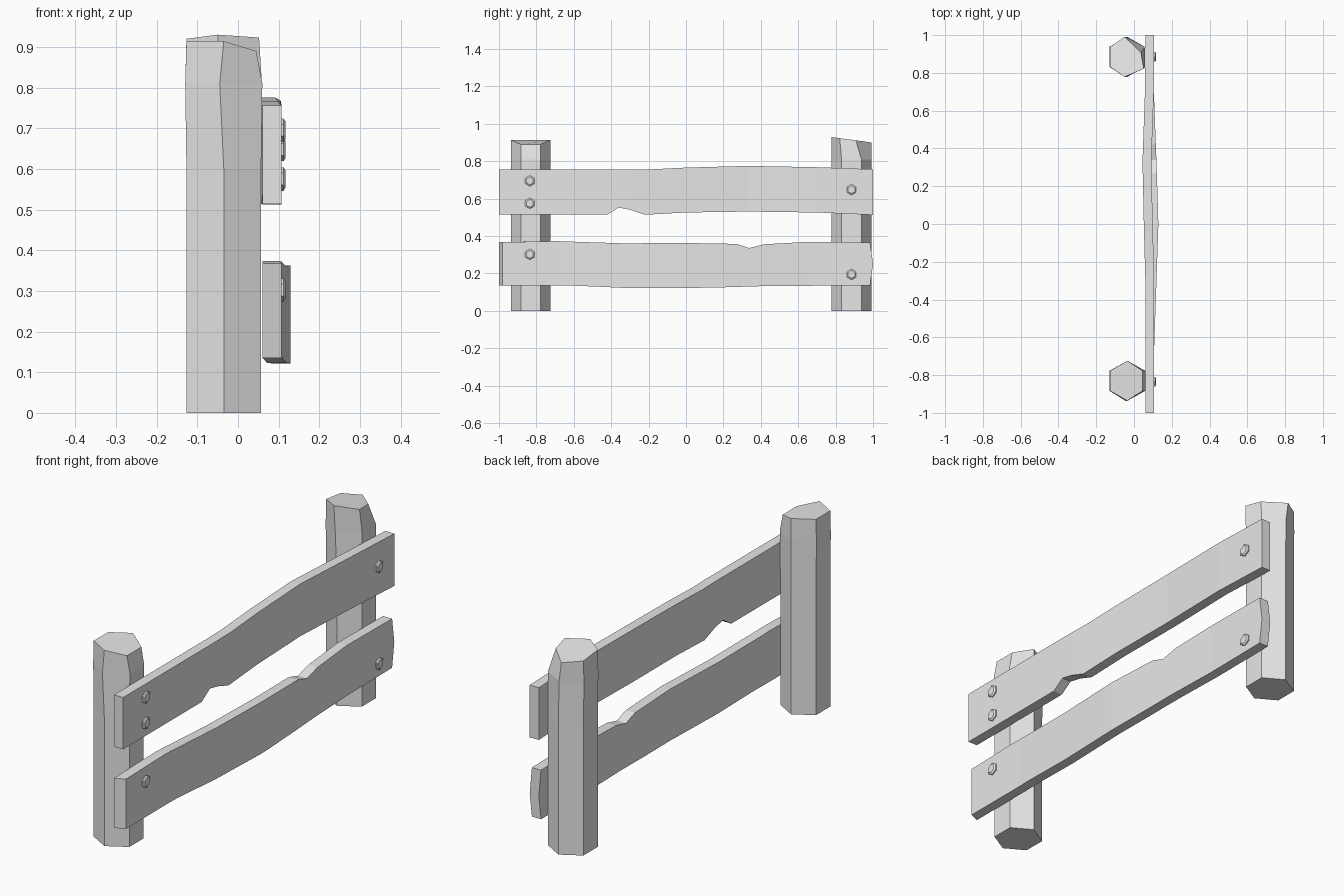
import bpy, bmesh, math

cube = bpy.data.objects.get("Cube")
if cube:
    bpy.data.objects.remove(cube, do_unlink=True)

grey = bpy.data.materials.new("plain_grey")
grey.use_nodes = True
grey.diffuse_color = (0.8, 0.8, 0.8, 1)
grey.node_tree.nodes["Principled BSDF"].inputs["Base Color"].default_value = (0.8, 0.8, 0.8, 1)


def loft(name, rings):
    """Skin a list of equal-length vertex rings and cap both ends."""
    bm = bmesh.new()
    rows = [[bm.verts.new(p) for p in ring] for ring in rings]
    n = len(rows[0])
    for a, b in zip(rows, rows[1:]):
        for i in range(n):
            j = (i + 1) % n
            bm.faces.new((a[i], a[j], b[j], b[i]))
    bm.faces.new(rows[0][::-1])
    bm.faces.new(rows[-1])
    bmesh.ops.recalc_face_normals(bm, faces=bm.faces)
    mesh = bpy.data.meshes.new(name)
    bm.to_mesh(mesh)
    bm.free()
    mesh.materials.append(grey)
    obj = bpy.data.objects.new(name, mesh)
    bpy.context.collection.objects.link(obj)
    return obj


def hexagon(radius):
    return [(radius * math.cos(math.radians(a)), radius * math.sin(math.radians(a)))
            for a in range(30, 390, 60)]


def sample(points, t):
    """Piecewise linear lookup."""
    for (t0, v0), (t1, v1) in zip(points, points[1:]):
        if t <= t1:
            return v0 + (v1 - v0) * max(0, t - t0) / (t1 - t0)
    return points[-1][1]


# Hewn hexagonal posts; each top corner is (dx, dy, z)
def post(name, y, top, kink):
    hexa = [(px - 0.035, py + y) for px, py in hexagon(0.106)]
    rings = [[(px, py, z) for px, py in hexa] for z in (0, 0.6)]
    rings.append([(px + k, py, 0.81) for (px, py), k in zip(hexa, kink)])
    rings.append([(px + dx, py + dy, z) for (px, py), (dx, dy, z) in zip(hexa, top)])
    loft(name, rings)


post("front_post", -0.83,
     [(-0.012, 0, 0.89), (0, 0, 0.914), (0, 0, 0.914),
      (0, 0, 0.914), (0, 0, 0.914), (-0.012, 0, 0.89)],
     [0.003, 0, -0.003, -0.003, -0.01, 0.003])
post("rear_post", 0.885,
     [(-0.02, -0.03, 0.912), (-0.015, 0, 0.90), (0, 0, 0.908),
      (0, 0, 0.92), (-0.015, 0, 0.93), (-0.005, -0.01, 0.923)],
     [0, -0.003, -0.003, -0.003, -0.008, 0.002])


# Weathered boards lofted along y, with chipped edges and a slight bow
def board(name, top, bottom, bow):
    stations = sorted({p[0] for p in top + bottom + bow})
    rings = []
    for y in stations:
        x, lo, hi = sample(bow, y), sample(bottom, y), sample(top, y)
        mid = (lo + hi) / 2
        rings.append([(x, y, lo), (x + 0.047, y, lo), (x + 0.047, y, mid),
                      (x + 0.047, y, hi), (x, y, hi), (x, y, mid)])
    return loft(name, rings)


board("upper_board",
      [(-1, 0.756), (-0.2, 0.756), (0, 0.766), (0.33, 0.775), (0.7, 0.768), (1, 0.757)],
      [(-1, 0.514), (-0.42, 0.514), (-0.36, 0.553), (-0.3, 0.541), (-0.22, 0.514),
       (0, 0.526), (0.33, 0.531), (0.7, 0.526), (1, 0.513)],
      [(-1, 0.06), (-0.3, 0.06), (0, 0.052), (0.33, 0.045), (0.7, 0.058), (1, 0.06)])
lower = board("lower_board",
              [(-1, 0.367), (-0.7, 0.373), (-0.33, 0.361), (0, 0.363), (0.27, 0.358),
               (0.34, 0.336), (0.42, 0.356), (0.65, 0.369), (1, 0.366)],
              [(-1, 0.135), (-0.6, 0.135), (-0.33, 0.123), (0, 0.122),
               (0.2, 0.126), (0.4, 0.132), (1, 0.137)],
              [(-1, 0.06), (-0.65, 0.06), (-0.3, 0.072), (0, 0.082),
               (0.33, 0.072), (0.65, 0.06), (1, 0.06)])

# Worn ends of the lower board
for v in lower.data.vertices:
    middle = 0.2 < v.co.z < 0.3
    if v.co.y > 0.99 and not middle:
        v.co.y -= 0.016
    elif v.co.y < -0.99 and v.co.x > 0.08:
        v.co.y += 0.02

# Hex bolt heads with chamfered rims
for i, (y, z) in enumerate([(-0.835, 0.695), (-0.835, 0.575), (0.885, 0.648),
                            (-0.835, 0.302), (0.885, 0.195)]):
    loft(f"bolt_{i + 1}", [[(x, y + b, z + c) for b, c in hexagon(r)]
                           for x, r in ((0.095, 0.029), (0.112, 0.029), (0.117, 0.021))])
